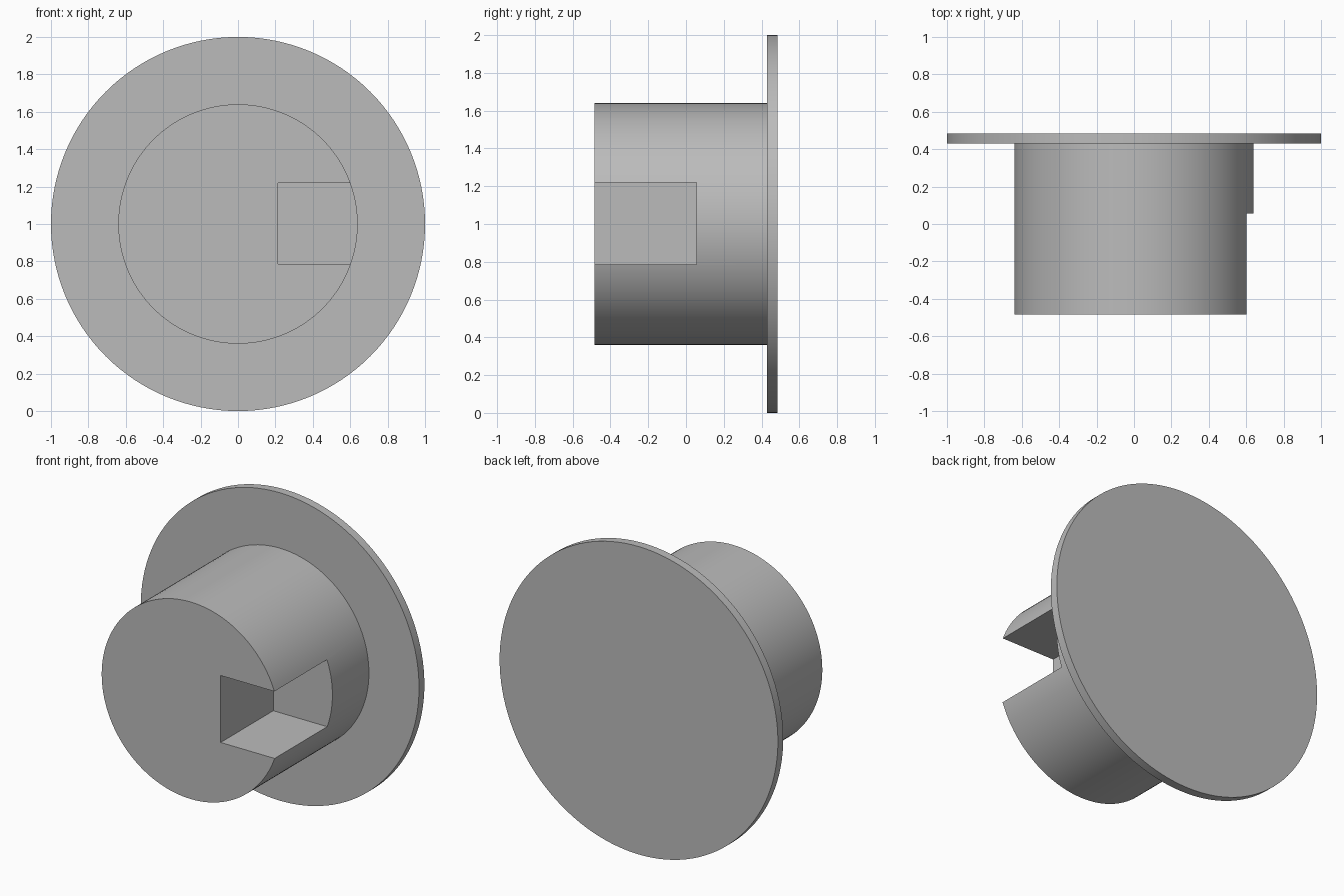
import bpy, bmesh, math
from mathutils import Vector

cube = bpy.data.objects.get("Cube")
if cube:
    bpy.data.objects.remove(cube, do_unlink=True)

AXIS_Z = 1.0
FRONT, FLANGE, BACK = -0.485, 0.43, 0.485

grey = bpy.data.materials.new("plain grey")
grey.use_nodes = True
colour = (0.5, 0.5, 0.5, 1)
grey.diffuse_color = colour
grey.node_tree.nodes["Principled BSDF"].inputs["Base Color"].default_value = colour


def add_object(name, bm):
    bmesh.ops.recalc_face_normals(bm, faces=bm.faces)
    mesh = bpy.data.meshes.new(name)
    bm.to_mesh(mesh)
    bm.free()
    mesh.materials.append(grey)
    obj = bpy.data.objects.new(name, mesh)
    bpy.context.collection.objects.link(obj)
    return obj


# Plug and flange: one stepped profile turned around the y axis, ends capped
bm = bmesh.new()
profile = [(0.64, FRONT), (0.64, FLANGE), (1.0, FLANGE), (1.0, BACK)]
verts = [bm.verts.new((r, y, AXIS_Z)) for r, y in profile]
edges = [bm.edges.new(pair) for pair in zip(verts, verts[1:])]
bmesh.ops.spin(bm, geom=verts + edges, cent=(0, 0, AXIS_Z), axis=(0, 1, 0),
               angle=math.tau, steps=128, use_merge=True)
bmesh.ops.remove_doubles(bm, verts=bm.verts, dist=0.0001)
bmesh.ops.holes_fill(bm, edges=[e for e in bm.edges if e.is_boundary], sides=0)
plug = add_object("flanged_plug", bm)

# Notch cutter: opens to the front and to the model's left
low, high = Vector((0.215, -0.7, 0.785)), Vector((0.9, 0.055, 1.22))
bm = bmesh.new()
bmesh.ops.create_cube(bm, size=1)
bmesh.ops.scale(bm, vec=high - low, verts=bm.verts)
bmesh.ops.translate(bm, vec=(low + high) / 2, verts=bm.verts)
cutter = add_object("notch_cutter", bm)

notch = plug.modifiers.new("notch", "BOOLEAN")
notch.operation = "DIFFERENCE"
notch.solver = "EXACT"
notch.object = cutter

# Apply the cut, remove the cutter, then smooth the round walls
bpy.ops.object.select_all(action="DESELECT")
plug.select_set(True)
bpy.context.view_layer.objects.active = plug
bpy.ops.object.modifier_apply(modifier=notch.name)
bpy.data.objects.remove(cutter, do_unlink=True)
bpy.ops.object.shade_smooth_by_angle(angle=math.radians(30))
